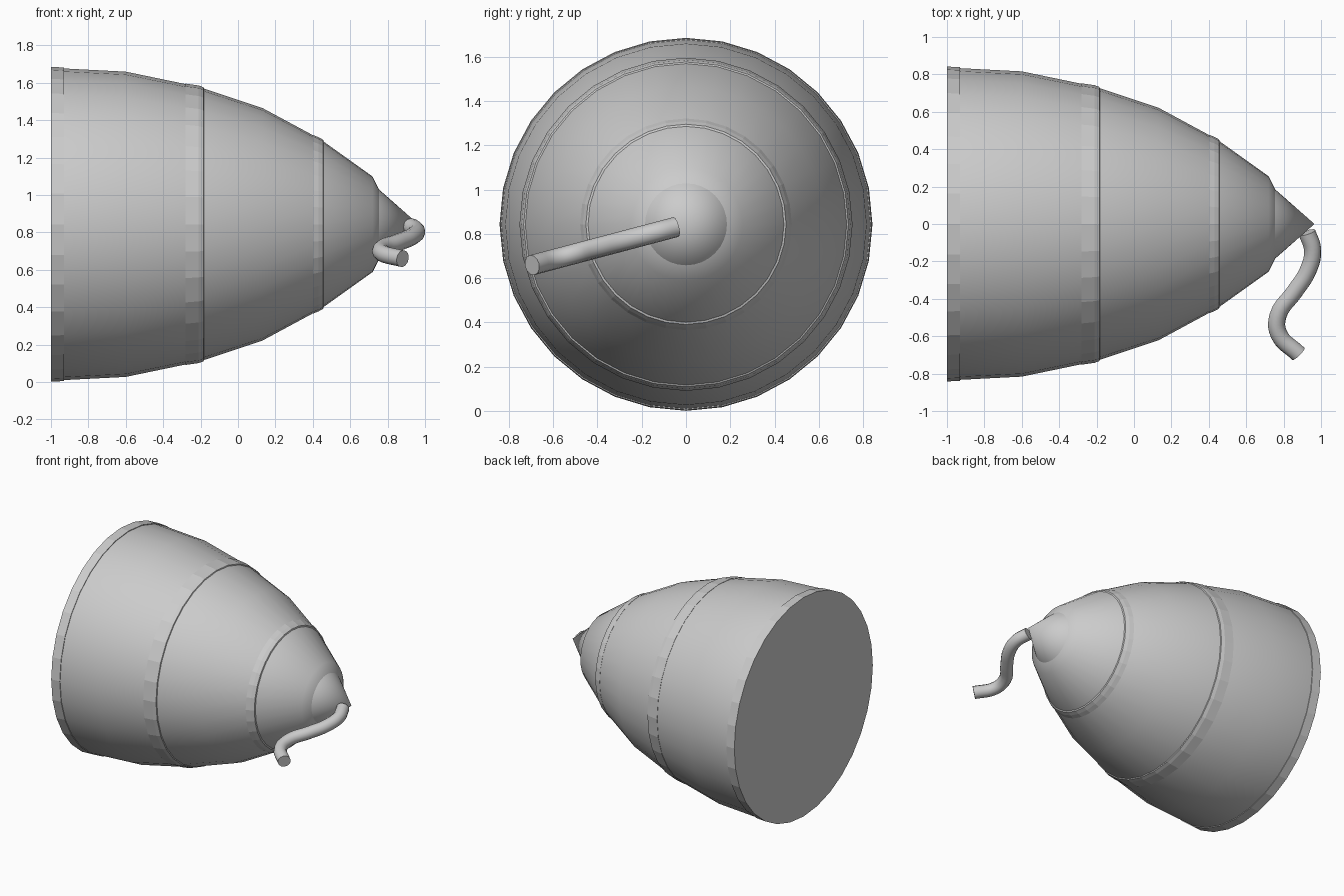
import bpy
import bmesh
import math

AXIS_Z = 0.843
SIDES = 32

old = bpy.data.objects.get("Cube")
if old:
    bpy.data.objects.remove(old, do_unlink=True)

grey = bpy.data.materials.new("plain grey")
grey.use_nodes = True
colour = (0.6, 0.6, 0.6, 1)
grey.diffuse_color = colour
grey.node_tree.nodes["Principled BSDF"].inputs["Base Color"].default_value = colour


def lathe(name, profile, flat=False, sharp=30):
    """Spin (x, radius) points around the long axis; radius 0 closes to a point."""
    bm = bmesh.new()
    rings = []
    for x, r in profile:
        if r == 0:
            rings.append([bm.verts.new((x, 0, AXIS_Z))] * SIDES)
            continue
        angles = [2 * math.pi * i / SIDES for i in range(SIDES)]
        rings.append([bm.verts.new((x, r * math.sin(a), AXIS_Z + r * math.cos(a)))
                      for a in angles])
    for a, b in zip(rings, rings[1:]):
        for i in range(SIDES):
            j = (i + 1) % SIDES
            bm.faces.new(list(dict.fromkeys((a[i], b[i], b[j], a[j]))))
    bmesh.ops.recalc_face_normals(bm, faces=bm.faces)
    mesh = bpy.data.meshes.new(name)
    bm.to_mesh(mesh)
    bm.free()
    obj = bpy.data.objects.new(name, mesh)
    bpy.context.collection.objects.link(obj)
    mesh.materials.append(grey)
    if not flat:
        smooth(obj, sharp)
    return obj


def smooth(obj, angle):
    bpy.ops.object.select_all(action='DESELECT')
    obj.select_set(True)
    bpy.context.view_layer.objects.active = obj
    bpy.ops.object.shade_smooth_by_angle(angle=math.radians(angle))


# Main tapering shell, with its pointed nose
lathe("shell", [(-0.99, 0), (-0.99, 0.83), (-0.93, 0.833), (-0.6, 0.816),
                (-0.21, 0.735), (0.13, 0.622), (0.44, 0.455),
                (0.72, 0.255), (0.755, 0.185)])
lathe("nose_cone", [(0.755, 0), (0.755, 0.185), (0.965, 0)], sharp=60)

# Faceted base rim and the two raised bands
lathe("base_rim", [(-1, 0), (-1, 0.842), (-0.93, 0.838), (-0.93, 0.82)], flat=True)
for name, points in {
    "wide_band": [(-0.28, 0.745), (-0.28, 0.752), (-0.21, 0.742), (-0.185, 0.733), (-0.18, 0.72)],
    "narrow_band": [(0.4, 0.47), (0.4, 0.478), (0.43, 0.466), (0.455, 0.452), (0.46, 0.435)],
}.items():
    lathe(name, points, flat=True)

# Bent cord hanging from the nose, lying in a sloping plane
path = [(0.925, -0.045), (0.955, -0.14), (0.93, -0.25), (0.86, -0.36),
        (0.77, -0.49), (0.775, -0.59), (0.88, -0.695)]
curve = bpy.data.curves.new("cord", 'CURVE')
curve.dimensions = '3D'
curve.bevel_depth = 0.046
curve.bevel_resolution = 4
curve.resolution_u = 5
curve.use_fill_caps = True
spline = curve.splines.new('BEZIER')
spline.bezier_points.add(len(path) - 1)
for point, (x, y) in zip(spline.bezier_points, path):
    point.co = (x, y, AXIS_Z + 0.265 * y)
    point.handle_left_type = point.handle_right_type = 'AUTO'
cord = bpy.data.objects.new("cord", curve)
bpy.context.collection.objects.link(cord)
curve.materials.append(grey)
bpy.ops.object.select_all(action='DESELECT')
cord.select_set(True)
bpy.context.view_layer.objects.active = cord
bpy.ops.object.convert(target='MESH')
smooth(bpy.context.view_layer.objects.active, 40)
